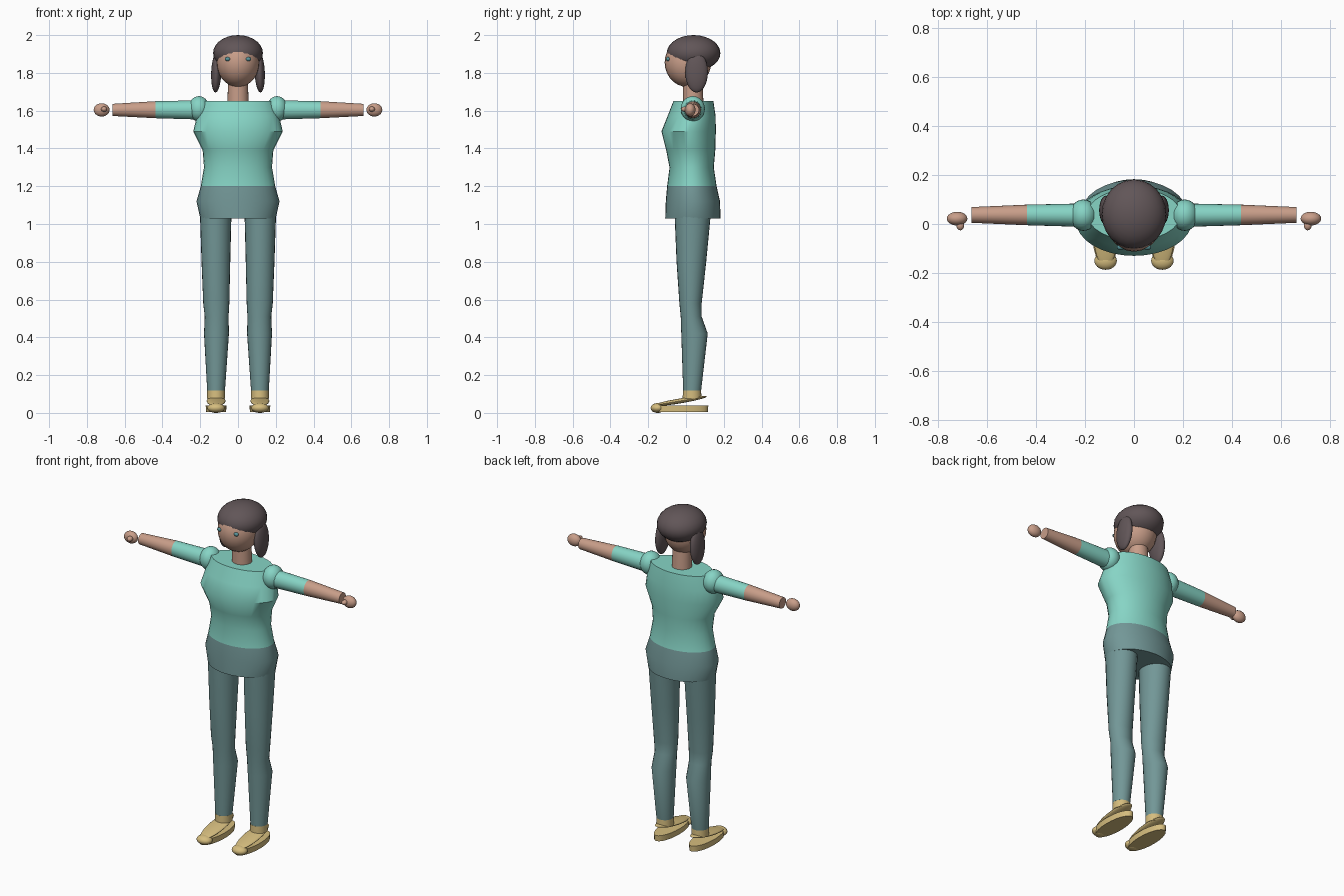
import bpy, bmesh, math
from mathutils import Vector, Matrix

if "Cube" in bpy.data.objects:
    bpy.data.objects.remove(bpy.data.objects["Cube"])


def mat(name, rgb):
    m = bpy.data.materials.new(name)
    m.diffuse_color = (*rgb, 1)
    m.use_nodes = True
    m.node_tree.nodes["Principled BSDF"].inputs["Base Color"].default_value = m.diffuse_color
    return m


SHIRT = mat("mint_shirt", (0.24, 0.66, 0.56))
TROUSER = mat("slate_trousers", (0.17, 0.31, 0.31))
SKIN = mat("tan_skin", (0.58, 0.34, 0.25))
HAIR = mat("dark_hair", (0.12, 0.092, 0.097))
SHOE = mat("sand_shoe", (0.67, 0.51, 0.21))
EYE = mat("teal_eye", (0.10, 0.30, 0.33))


def finish(bm, name, mats, rule=None):
    bmesh.ops.recalc_face_normals(bm, faces=bm.faces)
    me = bpy.data.meshes.new(name)
    bm.to_mesh(me)
    bm.free()
    for m in mats:
        me.materials.append(m)
    if rule:
        for p in me.polygons:
            p.material_index = rule(p.center)
    ob = bpy.data.objects.new(name, me)
    bpy.context.collection.objects.link(ob)
    bpy.ops.object.select_all(action='DESELECT')
    ob.select_set(True)
    bpy.context.view_layer.objects.active = ob
    bpy.ops.object.shade_smooth_by_angle(angle=math.radians(40))
    return ob


def loft(name, rings, mats, axis='Z', rule=None, n=24):
    """Rings of (position, centre u, centre v, radius u, radius v) along an axis."""
    bm = bmesh.new()
    loops = []
    for t, cu, cv, ru, rv in rings:
        loop = []
        for i in range(n):
            a = math.tau * i / n
            u, v = cu + ru * math.cos(a), cv + rv * math.sin(a)
            loop.append(bm.verts.new((u, v, t) if axis == 'Z' else (t, u, v)))
        loops.append(loop)
    for a, b in zip(loops, loops[1:]):
        for i in range(n):
            j = (i + 1) % n
            bm.faces.new((a[i], a[j], b[j], b[i]))
    bm.faces.new(loops[0])
    bm.faces.new(loops[-1])
    return finish(bm, name, mats, rule)


def ball(name, centre, radii, m, tilt=0, lean=0, seg=24, rows=14):
    bm = bmesh.new()
    bmesh.ops.create_uvsphere(bm, u_segments=seg, v_segments=rows, radius=1)
    bm.transform(Matrix.Translation(centre) @ Matrix.Rotation(lean, 4, 'Y')
                 @ Matrix.Rotation(tilt, 4, 'X') @ Matrix.Diagonal((*radii, 1)))
    return finish(bm, name, [m])


# Torso: shirt above the waist, trouser colour below (z, half width, front y, back y)
profile = [(1.03, .20, -.11, .183), (1.12, .22, -.107, .18), (1.20, .197, -.10, .162),
           (1.30, .18, -.087, .147), (1.39, .187, -.105, .155), (1.49, .237, -.13, .158),
           (1.57, .218, -.098, .157), (1.65, .19, -.067, .145)]
loft("torso", [(z, 0, (f + b) / 2, w, (b - f) / 2) for z, w, f, b in profile],
     [SHIRT, TROUSER], rule=lambda c: 1 if c.z < 1.2 else 0, n=32)

# Neck, head and hair
loft("neck", [(1.6, 0, .04, .057, .055), (1.78, 0, .035, .052, .05)], [SKIN])
ball("head", (0, .01, 1.855), (.113, .123, .13), SKIN)
ball("hair_cap", (0, .04, 1.905), (.132, .142, .095), HAIR)

for s, side in ((-1, "left"), (1, "right")):
    ball(side + "_hair_bunch", (s * .115, .056, 1.803), (.027, .06, .107), HAIR, lean=-s * .04)
    ball(side + "_eye", (s * .055, -.095, 1.873), (.015, .011, .011), EYE, seg=12, rows=8)

    # Arm: puffed shoulder, sleeve, bare forearm, hand and thumb
    ball(side + "_shoulder", (s * .207, .036, 1.61), (.056, .064, .067), SHIRT)
    loft(side + "_arm", [(s * .20, .036, 1.604, .048, .051), (s * .437, .037, 1.605, .042, .045),
                         (s * .664, .037, 1.604, .032, .032)],
         [SHIRT, SKIN], axis='X', rule=lambda c: 1 if abs(c.x) > .437 else 0)
    ball(side + "_hand", (s * .722, .022, 1.604), (.042, .028, .035), SKIN)
    ball(side + "_thumb", (s * .709, -.006, 1.608), (.016, .02, .014), SKIN, seg=16, rows=10)

    # Leg with a calf bulge (z, centre x, front y, back y, half width)
    leg = [(.118, .116, -.015, .08, .047), (.42, .114, -.025, .115, .066),
           (.51, .113, -.028, .083, .063), (.58, .115, -.035, .083, .069),
           (.80, .117, -.05, .107, .076), (1.04, .118, -.06, .13, .083)]
    loft(side + "_leg", [(z, s * x, (f + b) / 2, w, (b - f) / 2) for z, x, f, b, w in leg],
         [TROUSER])

    # Shoe: ankle cuff, sloping upper, flat sole and toe
    loft(side + "_ankle_cuff", [(.075, s * .116, .032, .047, .05), (.118, s * .116, .032, .047, .048)],
         [SHOE])
    ball(side + "_shoe_upper", (s * .116, -.033, .063), (.05, .145, .013), SHOE, tilt=.165)
    loft(side + "_shoe_sole", [(0.004, s * .116, -.03, .053, .146), (.038, s * .116, -.03, .055, .148)],
         [SHOE])
    ball(side + "_shoe_toe", (s * .116, -.15, .026), (.046, .037, .026), SHOE)
